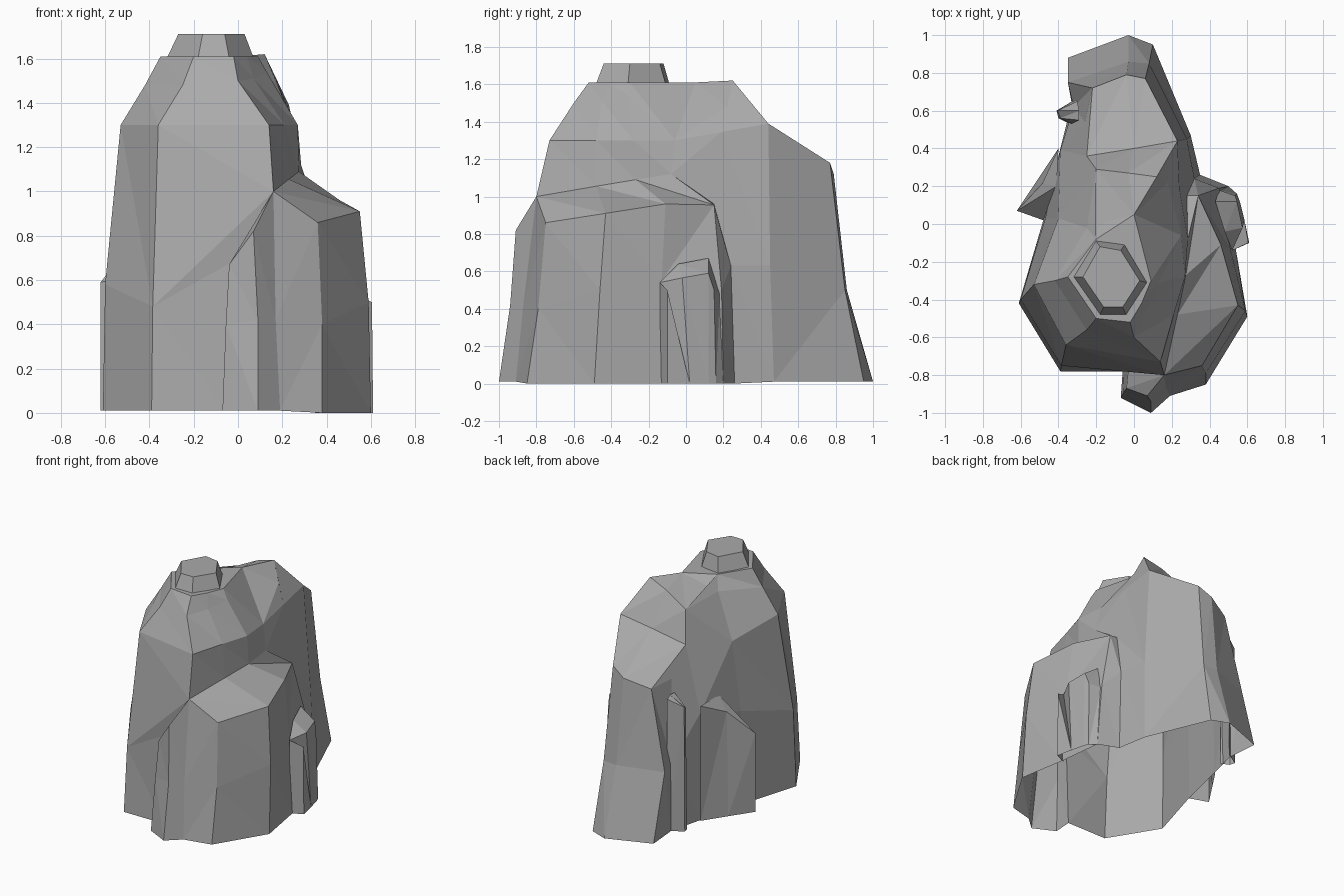
import bpy, bmesh

stone = bpy.data.materials.new("dark_stone")
stone.diffuse_color = (.40, .40, .40, 1)


def finish(name, bm):
    bmesh.ops.remove_doubles(bm, verts=bm.verts, dist=0.0005)
    bmesh.ops.dissolve_limit(bm, angle_limit=0.03, verts=bm.verts, edges=bm.edges)
    me = bpy.data.meshes.new(name)
    bm.to_mesh(me)
    bm.free()
    me.materials.append(stone)
    ob = bpy.data.objects.new(name, me)
    bpy.context.collection.objects.link(ob)


def cliff(name, columns):
    """Skin rock facets between neighbouring edge lines that run upwards,
    always stepping up on the side whose next point is lower."""
    bm = bmesh.new()
    for a, b in zip(columns, columns[1:]):
        i = j = 0
        while i < len(a) - 1 or j < len(b) - 1:
            up_a = j == len(b) - 1 or (i < len(a) - 1 and a[i + 1][2] <= b[j + 1][2])
            tri = [a[i], b[j], a[i + 1] if up_a else b[j + 1]]
            i, j = (i + 1, j) if up_a else (i, j + 1)
            if len(set(tri)) == 3:
                bm.faces.new([bm.verts.new(p) for p in tri])
    finish(name, bm)


# shared ridge points and summit points
A, AB, AC, B = (.16, -.80, 1.0), (.23, -.48, 1.055), (.275, -.27, 1.09), (.285, -.08, 1.12)
peak, saddle = (.12, .25, 1.62), (.0, .05, 1.61)
shoulder, left_top = (.23, .44, 1.39), (-.20, .29, 1.48)
left_low = (-.25, .36, 1.26)

# edge lines of the upper rock, left to right round the front
left_wall = [(-.48, .02, .01), (-.47, .03, .7), (-.40, .03, 1.2),
             (-.25, -.02, 1.51), (-.20, -.08, 1.60)]
front_l = [(-.61, -.42, .01), (-.60, -.40, .58), (-.53, -.32, 1.3),
           (-.42, -.30, 1.48), (-.35, -.28, 1.61)]
front_m = [(-.39, -.78, .01), (-.385, -.75, .48), (-.36, -.64, 1.3),
           (-.25, -.56, 1.48), (-.20, -.50, 1.61)]
front_r = [A, (.14, -.73, 1.3), (.0, -.60, 1.5), (-.02, -.52, 1.61)]
spur_in = [(-.06, -.78, .01), (-.03, -.77, .68)]
cliff("front_face", [left_wall, front_l, front_m, spur_in + front_r])

# narrow spur at the foot of the front
spur_out = [(.19, -.91, .01), (.17, -.87, .42), A]
cliff("front_spur", [
    spur_in + [A],
    [(-.07, -.92, .01), (-.055, -.89, .4), (-.04, -.87, .67), A],
    [(.09, -1.0, .01), (.09, -.94, .42), (.07, -.91, .82), A],
    spur_out])

# broad buttress on the right
notch = [(.35, .26, .0), (.32, .24, .63), (.28, .15, .96)]
cliff("right_buttress", [
    spur_out,
    [(.38, -.85, .0), (.38, -.79, .4), (.36, -.75, .86), A],
    [(.60, -.49, .0), (.59, -.46, .5), (.55, -.43, .91), AB],
    [(.54, -.14, .0), (.51, -.13, .55), (.46, -.11, .96), AC, B],
    [(.50, .20, .0), (.45, .19, .5), (.34, .15, .955), B],
    notch + [B]])

# upper right side
right_top = [(.24, .19, 1.345), (.18, .22, 1.48), peak]
cliff("upper_right_face", [
    front_r,
    [AB, (.21, -.48, 1.3), (.07, -.45, 1.51), (.04, -.42, 1.61)],
    [AC, (.27, -.28, 1.3), (.13, -.31, 1.54), (.09, -.30, 1.61)],
    [B, (.25, -.06, 1.3), saddle],
    [B] + right_top])

# long sloping back and the left flank
cliff("back_ridge", [
    notch + [B] + right_top,
    [(.30, .47, .01), (.28, .45, .63), shoulder, peak],
    [(.10, .95, .01), (.08, .85, .5), (.06, .77, 1.18), shoulder, peak],
    [(-.03, 1.0, .01), (-.03, .86, .5), (-.04, .79, 1.12), (.0, .40, 1.33), (-.03, .27, 1.57)],
    [(-.35, .88, .01), (-.35, .75, .49), (-.22, .72, 1.06), left_low, left_top],
    [(-.33, .64, .01), (-.32, .62, .5), (-.26, .54, 1.08), left_low, left_top],
    [(-.39, .40, .01), (-.39, .39, .8), left_low, left_top],
    left_wall])

# small stones standing against the foot
cliff("right_stone", [
    [(.52, -.14, .0), (.52, -.14, .54)],
    [(.61, -.10, .0), (.605, -.10, .50), (.52, -.14, .54)],
    [(.585, .02, .0), (.575, -.02, .565), (.48, -.04, .64)],
    [(.56, .12, .0), (.545, .12, .59), (.43, .12, .67)],
    [(.545, .16, .0), (.535, .15, .50), (.43, .12, .67)],
    [(.50, .20, .0), (.45, .18, .48)]])
cliff("back_stone", [
    [(-.31, .66, .01), (-.30, .65, .98)],
    [(-.41, .60, .01), (-.405, .60, .93), (-.29, .60, .99)],
    [(-.40, .56, .01), (-.39, .56, .91), (-.29, .55, .99)],
    [(-.34, .53, .01), (-.33, .53, .91)]])
left_tip = (-.41, .20, .87)
cliff("left_stone", [
    [(-.40, .40, .01), (-.40, .40, .86)],
    [(-.51, .235, .01), (-.485, .215, .77), left_tip],
    [(-.62, .07, .01), (-.62, .07, .59)],
    [(-.48, .02, .01), (-.48, .02, .62), left_tip]])

# uneven summit surface
bm = bmesh.new()
rim = [front_l[-1], front_m[-1], front_r[-1], (.04, -.42, 1.61), (.09, -.30, 1.61),
       saddle, left_wall[-1]]
bm.faces.new([bm.verts.new(p) for p in rim])
ridge = [saddle, peak, (-.03, .27, 1.57), left_top, left_wall[3], left_wall[4]]
bm.faces.new([bm.verts.new(p) for p in ridge])
bmesh.ops.triangulate(bm, faces=bm.faces)
finish("summit", bm)

# six-sided cap stone
bm = bmesh.new()
low = [(-.32, -.28), (-.18, -.48), (-.04, -.48), (.07, -.31), (-.05, -.11), (-.20, -.09)]
high = [(-.27, -.28), (-.16, -.44), (-.06, -.44), (.03, -.30), (-.07, -.14), (-.18, -.12)]
bot = [bm.verts.new((x, y, 1.605)) for x, y in low]
top = [bm.verts.new((x, y, 1.71)) for x, y in high]
for k in range(6):
    n = (k + 1) % 6
    bm.faces.new([bot[k], bot[n], top[n], top[k]])
bm.faces.new(top)
finish("cap_stone", bm)
